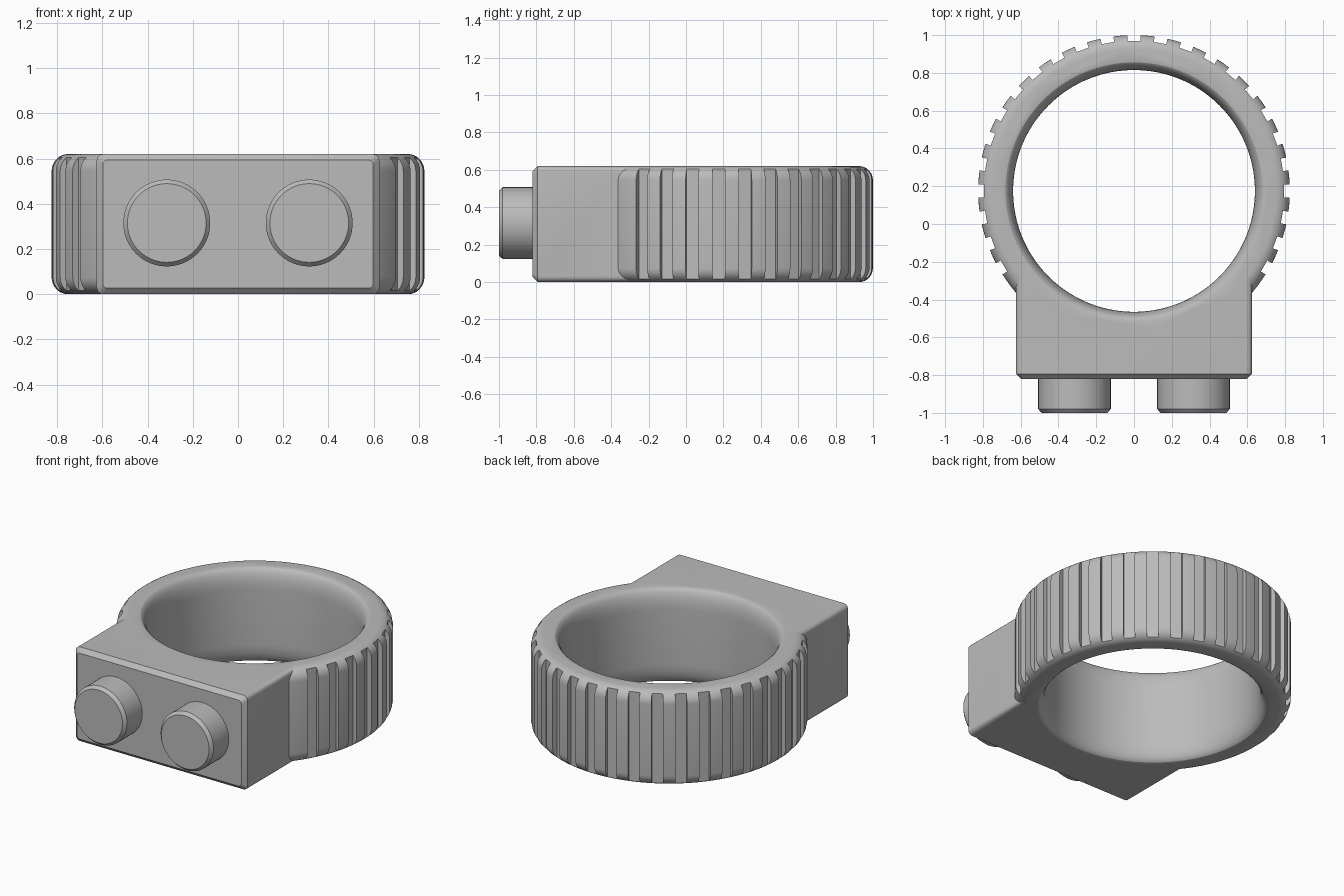
import bpy, bmesh
from math import sin, cos, pi, radians
from mathutils import Matrix, Vector

cube = bpy.data.objects.get("Cube")
if cube:
    bpy.data.objects.remove(cube, do_unlink=True)

HEIGHT, RING_Y = 0.62, 0.175
OUTER, INNER = 0.825, 0.64

grey = bpy.data.materials.new("plain grey")
grey.use_nodes = True
grey.diffuse_color = (0.5, 0.5, 0.5, 1)
grey.node_tree.nodes["Principled BSDF"].inputs["Base Color"].default_value = (0.5, 0.5, 0.5, 1)


def make_object(name, bm):
    bmesh.ops.recalc_face_normals(bm, faces=bm.faces)
    mesh = bpy.data.meshes.new(name)
    bm.to_mesh(mesh)
    bm.free()
    mesh.materials.append(grey)
    obj = bpy.data.objects.new(name, mesh)
    bpy.context.collection.objects.link(obj)
    return obj


def loft(name, loops):
    """Closed solid skinned through loops of equal length."""
    bm = bmesh.new()
    rings = [[bm.verts.new(p) for p in loop] for loop in loops]
    n = len(rings[0])
    for a, b in zip(rings, rings[1:]):
        for i in range(n):
            j = (i + 1) % n
            bm.faces.new((a[i], a[j], b[j], b[i]))
    bm.faces.new(rings[0])
    bm.faces.new(rings[-1])
    return make_object(name, bm)


def lathe(name, profile, segments, matrix):
    """Solid turned around local z from (radius, height) points."""
    angles = [2 * pi * i / segments for i in range(segments)]
    return loft(name, [[matrix @ Vector((r * cos(a), r * sin(a), z)) for a in angles]
                       for r, z in profile])


def mirrored(half):
    """Add the upper half of a profile, reflected from the lower half."""
    return half + [(r, HEIGHT - z) for r, z in reversed(half)]


def rounded_rect(y, half_x, half_z, radius):
    points = []
    for k, (sx, sz) in enumerate(((1, 1), (-1, 1), (-1, -1), (1, -1))):
        for i in range(6):
            a = (k + i / 5) * pi / 2
            points.append((sx * (half_x - radius) + radius * cos(a), y,
                           HEIGHT / 2 + sz * (half_z - radius) + radius * sin(a)))
    return points


def boolean(target, other, operation):
    mod = target.modifiers.new(operation.title(), 'BOOLEAN')
    mod.operation, mod.solver, mod.object = operation, 'EXACT', other
    bpy.context.view_layer.objects.active = target
    bpy.ops.object.modifier_apply(modifier=mod.name)
    bpy.data.objects.remove(other, do_unlink=True)


def smooth(obj, angle):
    bpy.ops.object.select_all(action='DESELECT')
    obj.select_set(True)
    bpy.context.view_layer.objects.active = obj
    bpy.ops.object.shade_smooth_by_angle(angle=radians(angle))


# Ring body with rounded outer rims
centre = Matrix.Translation((0, RING_Y, 0))
steps = [i / 8 * pi / 2 for i in range(9)]
round_r = 0.075
rim = [(OUTER - round_r * (1 - sin(t)), round_r * (1 - cos(t))) for t in steps]
clamp = lathe("clamp_body", mirrored(rim), 144, centre)

# Grip grooves around the back and sides
bm = bmesh.new()
for step in range(-3, 22):
    place = (centre @ Matrix.Rotation(radians(10 * step), 4, 'Z')
             @ Matrix.Translation((OUTER + 0.02, 0, HEIGHT / 2))
             @ Matrix.Diagonal((0.1, 0.068, 1, 1)))
    bmesh.ops.create_cube(bm, size=1, matrix=place)
boolean(clamp, make_object("groove_cutter", bm), 'DIFFERENCE')

# Square front housing with a chamfered face
half_z = HEIGHT / 2
housing = loft("housing", [rounded_rect(-0.82, 0.598, half_z - 0.027, 0.02),
                           rounded_rect(-0.793, 0.625, half_z, 0.03),
                           rounded_rect(-0.2, 0.625, half_z, 0.03)])
boolean(clamp, housing, 'UNION')

# Bore with eased rims
ease = [(INNER + 0.05 * (1 - sin(t)), 0.13 * (1 - cos(t))) for t in steps]
bore = lathe("bore_cutter", mirrored([(INNER + 0.05, -0.1)] + ease), 144, centre)
boolean(clamp, bore, 'DIFFERENCE')
smooth(clamp, 20)

# Two round front buttons
for side, x in (("left", 0.315), ("right", -0.315)):
    turn = Matrix.Translation((x, 0, 0.315)) @ Matrix.Rotation(pi / 2, 4, 'X')
    button = lathe(side + "_button",
                   [(0.192, 0.75), (0.192, 0.98), (0.174, 1.0)], 64, turn)
    smooth(button, 30)
